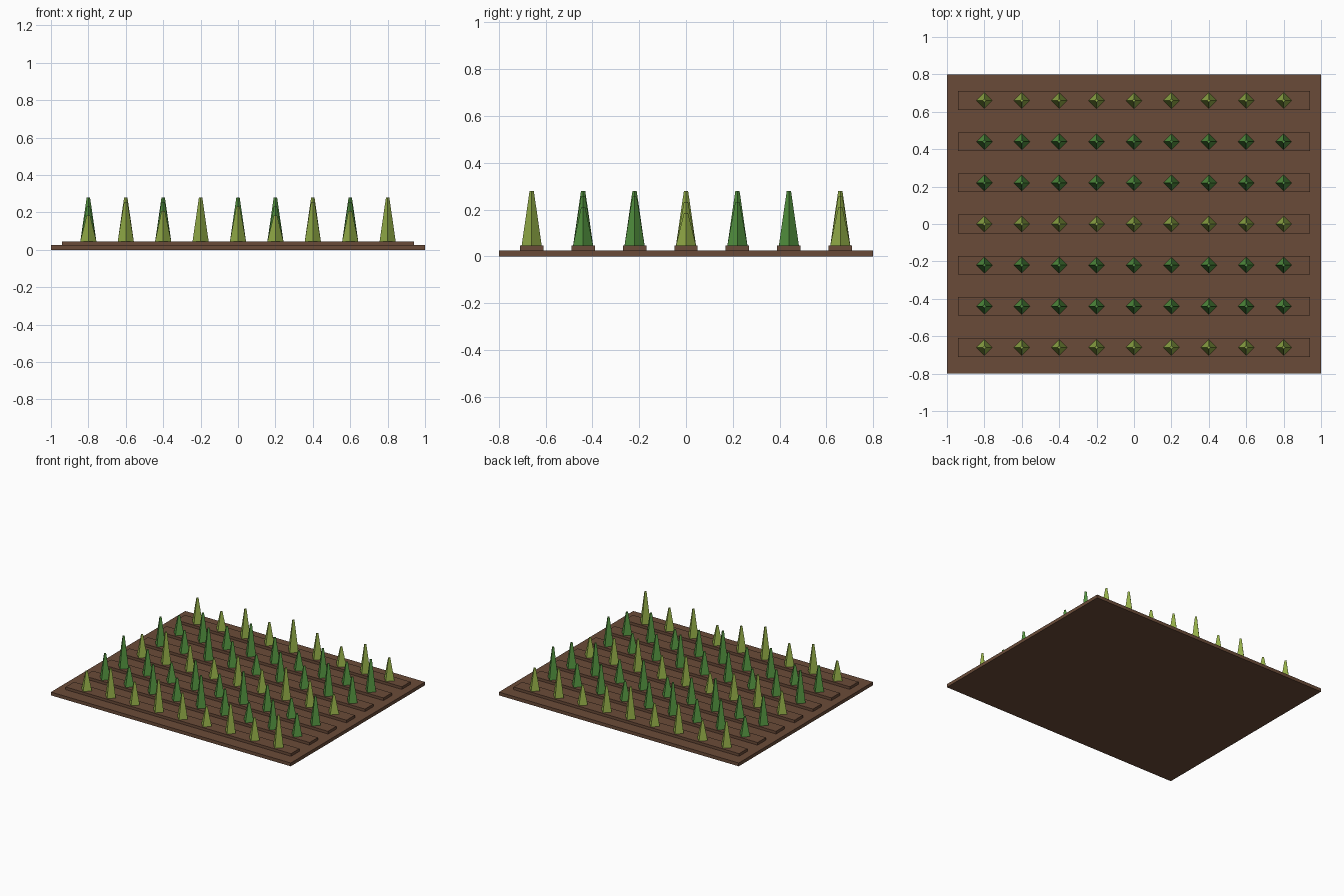
import bpy
import bmesh
from mathutils import Matrix

old = bpy.data.objects.get("Cube")
if old:
    bpy.data.objects.remove(old, do_unlink=True)


def material(name, rgb):
    """Flat material from display RGB, stored as linear values."""
    col = [((c / 255 + 0.055) / 1.055) ** 2.4 for c in rgb] + [1.0]
    mat = bpy.data.materials.new(name)
    mat.diffuse_color = col
    mat.use_nodes = True
    bsdf = next(n for n in mat.node_tree.nodes if n.type == 'BSDF_PRINCIPLED')
    bsdf.inputs["Base Color"].default_value = col
    return mat


soil = material("soil brown", (106, 75, 56))
lime = material("light leaf green", (148, 174, 72))
green = material("deep leaf green", (84, 148, 64))


def place(name, mesh, location):
    obj = bpy.data.objects.new(name, mesh)
    obj.location = location
    bpy.context.collection.objects.link(obj)
    return obj


def box_mesh(name, size, mat):
    """Box standing on its own origin."""
    bm = bmesh.new()
    bmesh.ops.create_cube(bm, size=1)
    bmesh.ops.translate(bm, verts=bm.verts, vec=(0, 0, 0.5))
    bmesh.ops.scale(bm, verts=bm.verts, vec=size)
    mesh = bpy.data.meshes.new(name)
    bm.to_mesh(mesh)
    bm.free()
    mesh.materials.append(mat)
    return mesh


def crop_mesh(name, height, mat):
    """Four-sided tapering spike standing on its own origin."""
    bm = bmesh.new()
    bmesh.ops.create_cone(bm, cap_ends=True, segments=4, radius1=0.043,
                          radius2=0.009, depth=height,
                          matrix=Matrix.Translation((0, 0, height / 2)))
    mesh = bpy.data.meshes.new(name)
    bm.to_mesh(mesh)
    bm.free()
    mesh.materials.append(mat)
    return mesh


BASE_TOP = 0.025
RIDGE_TOP = 0.045
ROWS, COLUMNS, LEVELS = 7, 9, 5

# Soil bed
place("soil_bed", box_mesh("soil_bed", (2, 1.6, BASE_TOP), soil), (0, 0, 0))

# Shared meshes for ridges and for each crop height and colour
ridge = box_mesh("ridge", (1.88, 0.1, RIDGE_TOP - BASE_TOP), soil)
heights = [0.139 + 0.024 * level for level in range(LEVELS)]
lime_crops = [crop_mesh("light_crop", h, lime) for h in heights]
green_crops = [crop_mesh("deep_crop", h, green) for h in heights]

# Planted rows: every third row is the lighter crop, heights cycle
for row in range(ROWS):
    y = (row - 3) * 0.22
    place(f"ridge_{row + 1}", ridge, (0, y, BASE_TOP))
    crops = lime_crops if row % 3 == 0 else green_crops
    for col in range(COLUMNS):
        level = (2 * row + 3 * col) % LEVELS
        place(f"crop_{row + 1}_{col + 1}", crops[level],
              ((col - 4) * 0.2, y, RIDGE_TOP))
